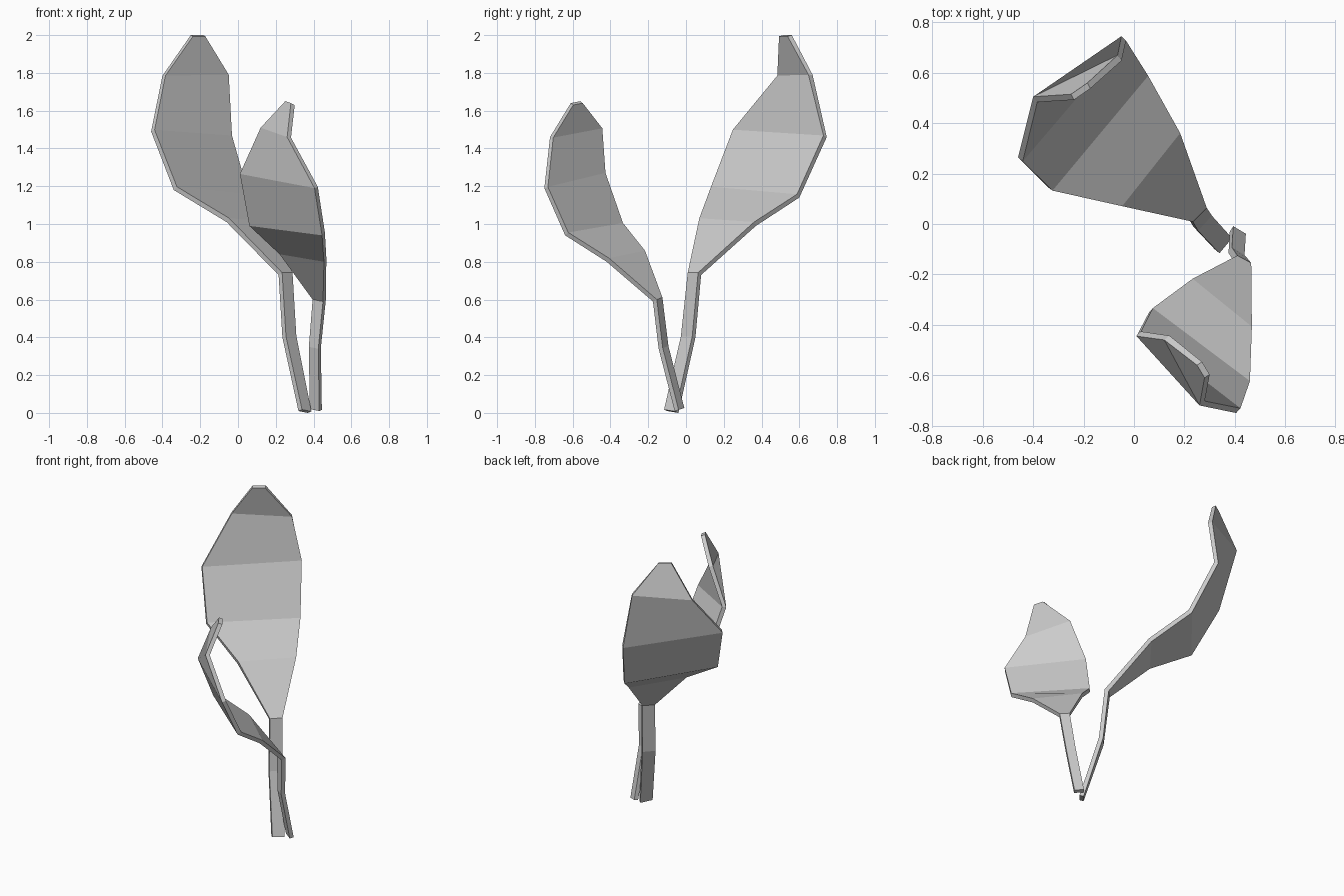
import bpy

# Each row: left edge point, right edge point of one cross-section (stem base to tip)
BIG = [
    ((0.32, -0.10, 0.01), (0.37, -0.04, 0.0)),
    ((0.235, -0.01, 0.40), (0.29, 0.05, 0.40)),
    ((0.215, 0.025, 0.73), (0.27, 0.08, 0.73)),
    ((-0.06, 0.08, 1.01), (0.17, 0.37, 0.99)),
    ((-0.34, 0.145, 1.18), (0.04, 0.60, 1.14)),
    ((-0.46, 0.265, 1.49), (-0.05, 0.745, 1.46)),
    ((-0.40, 0.505, 1.785), (-0.065, 0.67, 1.79)),
    ((-0.25, 0.515, 2.0), (-0.185, 0.56, 2.0)),
]
SMALL = [
    ((0.38, -0.03, 0.02), (0.43, -0.06, 0.01)),
    ((0.375, -0.115, 0.35), (0.425, -0.145, 0.34)),
    ((0.395, -0.145, 0.60), (0.45, -0.175, 0.59)),
    ((0.22, -0.23, 0.84), (0.455, -0.42, 0.80)),
    ((0.06, -0.35, 0.99), (0.445, -0.64, 0.94)),
    ((0.01, -0.445, 1.265), (0.405, -0.75, 1.19)),
    ((0.12, -0.46, 1.51), (0.26, -0.72, 1.46)),
    ((0.25, -0.56, 1.65), (0.28, -0.61, 1.64)),
]


def leaf(name, sections, flip, thickness=0.026):
    verts = [p for pair in sections for p in pair]
    faces = []
    for i in range(0, len(verts) - 2, 2):
        f = (i, i + 1, i + 3, i + 2)
        faces.append(f[::-1] if flip else f)
    mesh = bpy.data.meshes.new(name)
    mesh.from_pydata(verts, [], faces)
    obj = bpy.data.objects.new(name, mesh)
    bpy.context.collection.objects.link(obj)
    # thin slab grown toward the cupped inner side
    mod = obj.modifiers.new("thickness", 'SOLIDIFY')
    mod.thickness = thickness
    mod.offset = -1
    mod.use_even_offset = True
    return obj


# Two curling leaves on slim stems
leaf("large_leaf", BIG, True)
leaf("small_leaf", SMALL, False)
